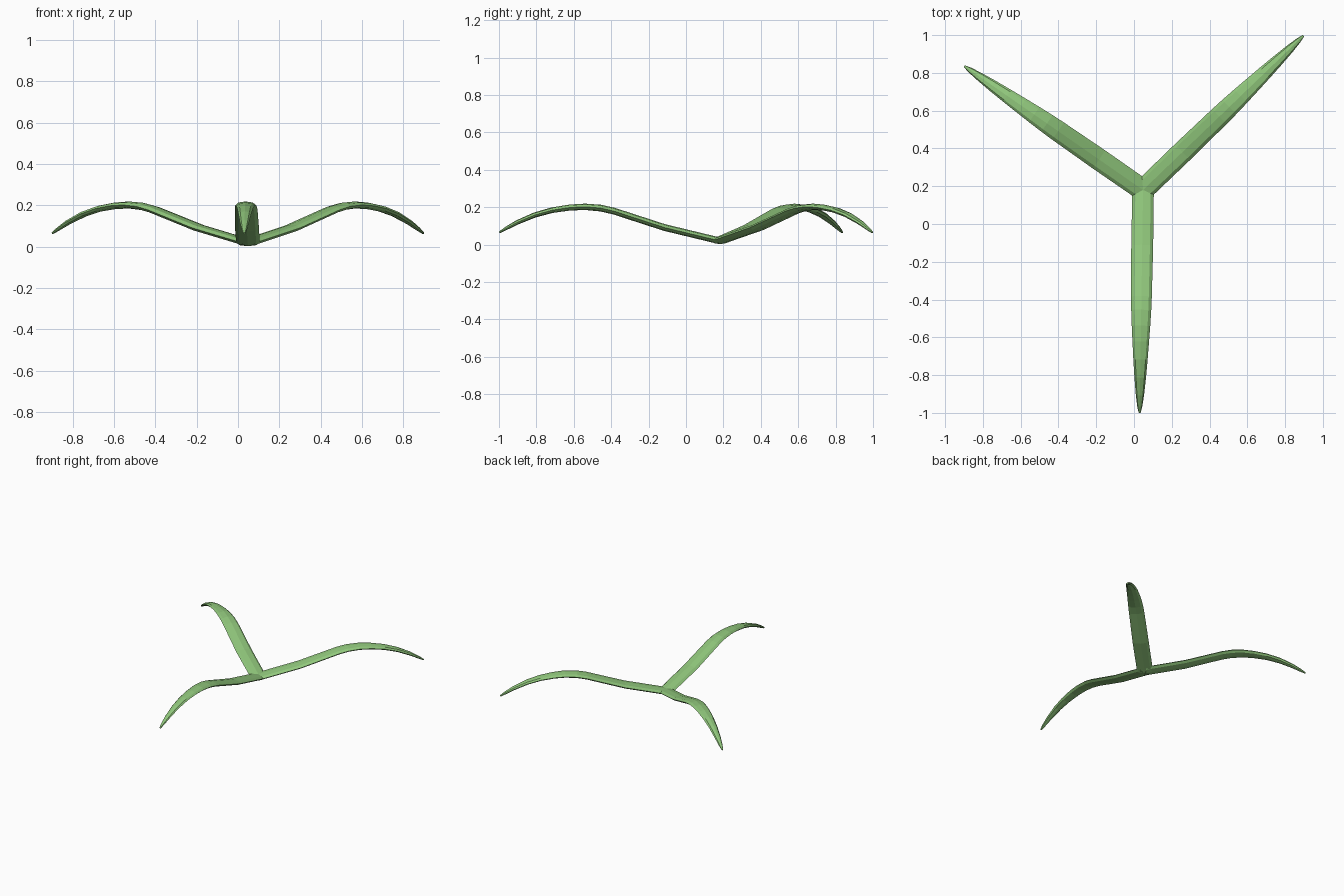
import bpy, bmesh, math
from mathutils import Vector

if "Cube" in bpy.data.objects:
    bpy.data.objects.remove(bpy.data.objects["Cube"])

green = bpy.data.materials.new("leaf_green")
green.diffuse_color = (0.28, 0.57, 0.2, 1)
green.use_nodes = True
green.node_tree.nodes["Principled BSDF"].inputs["Base Color"].default_value = green.diffuse_color

CENTRE = Vector((0.048, 0.18, 0))
SIDES = 8
# fraction along blade, spine height, half width, half thickness
STATIONS = [
    (0.00, 0.020, 0.057, 0.018),
    (0.25, 0.091, 0.058, 0.018),
    (0.48, 0.179, 0.055, 0.018),
    (0.54, 0.195, 0.053, 0.018),
    (0.61, 0.202, 0.049, 0.017),
    (0.68, 0.198, 0.044, 0.016),
    (0.76, 0.184, 0.038, 0.015),
    (0.84, 0.158, 0.031, 0.014),
    (0.92, 0.118, 0.022, 0.012),
    (0.97, 0.086, 0.014, 0.009),
    (1.00, 0.065, 0.006, 0.005),
]


def leaf(name, tip):
    """Arching blade: flattened octagon swept from the centre to the tip."""
    run = Vector((tip[0], tip[1], 0)) - CENTRE
    side = Vector((-run.y, run.x, 0)).normalized()
    spine = [CENTRE + run * t + Vector((0, 0, z)) for t, z, _, _ in STATIONS]
    bm = bmesh.new()
    rings = []
    for i, (_, _, w, h) in enumerate(STATIONS):
        tangent = spine[min(i + 1, len(spine) - 1)] - spine[max(i - 1, 0)]
        up = tangent.cross(side).normalized()
        angles = [2 * math.pi * k / SIDES for k in range(SIDES)]
        rings.append([bm.verts.new(spine[i] + side * w * math.cos(a) + up * h * math.sin(a))
                      for a in angles])
    for a, b in zip(rings, rings[1:]):
        for k in range(SIDES):
            n = (k + 1) % SIDES
            bm.faces.new((a[k], a[n], b[n], b[k]))
    bm.faces.new(rings[0])
    bm.faces.new(rings[-1])
    bmesh.ops.recalc_face_normals(bm, faces=bm.faces)
    mesh = bpy.data.meshes.new(name)
    bm.to_mesh(mesh)
    bm.free()
    mesh.materials.append(green)
    obj = bpy.data.objects.new(name, mesh)
    bpy.context.collection.objects.link(obj)


# three blades meeting at a common root
leaf("front_leaf", (0.03, -0.998))
leaf("back_right_leaf", (0.896, 0.996))
leaf("back_left_leaf", (-0.897, 0.835))
